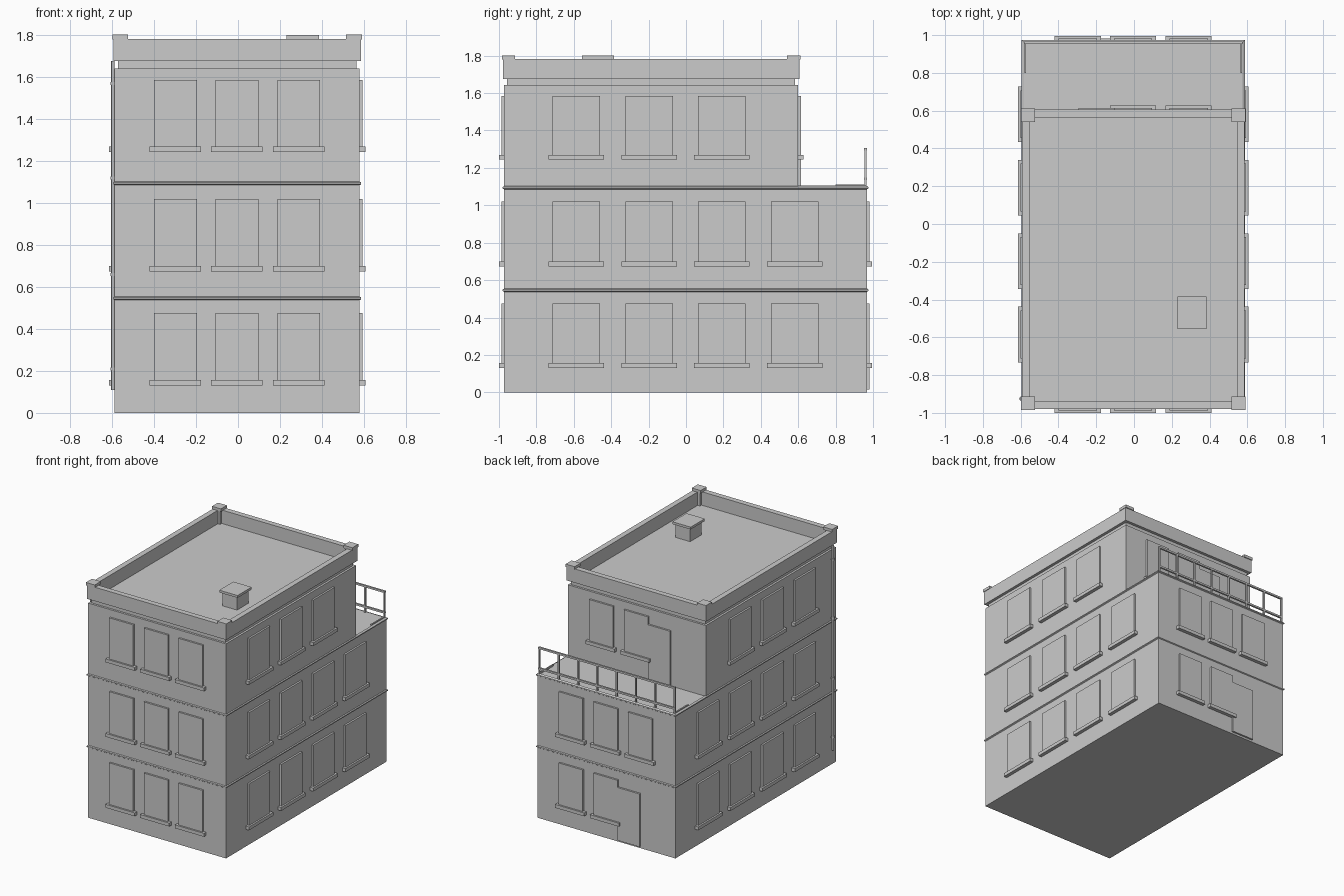
import bpy, bmesh
from mathutils import Vector

if "Cube" in bpy.data.objects:
    bpy.data.objects.remove(bpy.data.objects["Cube"], do_unlink=True)

grey = bpy.data.materials.new("plain grey")
grey.use_nodes = True
colour = (0.6, 0.6, 0.6, 1)
grey.diffuse_color = colour
grey.node_tree.nodes["Principled BSDF"].inputs["Base Color"].default_value = colour

# Main wall planes
LEFT, RIGHT, FRONT, BACK, SETBACK = -0.588, 0.58, -0.973, 0.968, 0.6
TERRACE, WALL_TOP, ROOF, RIM = 1.1, 1.642, 1.676, 1.782


def finish(name, bm):
    bmesh.ops.recalc_face_normals(bm, faces=bm.faces)
    mesh = bpy.data.meshes.new(name)
    bm.to_mesh(mesh)
    bm.free()
    mesh.materials.append(grey)
    obj = bpy.data.objects.new(name, mesh)
    bpy.context.collection.objects.link(obj)
    return obj


def box(name, x, y, z):
    bm = bmesh.new()
    bmesh.ops.create_cube(bm, size=1)
    for v in bm.verts:
        v.co = Vector([lo + (hi - lo) * (c + 0.5) for c, (lo, hi) in zip(v.co, (x, y, z))])
    return finish(name, bm)


def rings(name, levels, x, y, closed=False):
    """Stack of rectangles, each given as (outward offset, height)."""
    bm = bmesh.new()
    loops = []
    for o, z in levels:
        corners = ((x[0] - o, y[0] - o), (x[1] + o, y[0] - o), (x[1] + o, y[1] + o), (x[0] - o, y[1] + o))
        loops.append([bm.verts.new((a, b, z)) for a, b in corners])
    pairs = list(zip(loops, loops[1:])) + ([(loops[-1], loops[0])] if closed else [])
    for low, high in pairs:
        for i in range(4):
            j = (i + 1) % 4
            bm.faces.new((low[i], low[j], high[j], high[i]))
    return finish(name, bm)


def cylinder(name, radius, x, y, z0, z1):
    bm = bmesh.new()
    bmesh.ops.create_cone(bm, cap_ends=True, segments=12, radius1=radius, radius2=radius, depth=z1 - z0)
    bmesh.ops.translate(bm, vec=(x, y, (z0 + z1) / 2), verts=bm.verts)
    for f in bm.faces:
        f.smooth = len(f.verts) == 4
    return finish(name, bm)


def on_wall(name, axis, plane, out, centre, width, z0, z1, depth):
    """Plate standing proud of a wall that faces along axis in direction out."""
    across = sorted((plane - out * 0.005, plane + out * depth))
    along = (centre - width / 2, centre + width / 2)
    x, y = (across, along) if axis == "x" else (along, across)
    return box(name, x, y, (z0, z1))


def window(name, axis, plane, out, centre, width, floor):
    z0, z1 = floor
    on_wall(name + "_window", axis, plane, out, centre, width, z0, z1, 0.014)
    on_wall(name + "_sill", axis, plane, out, centre, width + 0.042, z0 - 0.026, z0, 0.027)


# Stepped building body
bm = bmesh.new()
profile = ((FRONT, 0), (BACK, 0), (BACK, TERRACE), (SETBACK, TERRACE), (SETBACK, WALL_TOP), (FRONT, WALL_TOP))
side = bm.faces.new([bm.verts.new((LEFT, y, z)) for y, z in profile])
extruded = bmesh.ops.extrude_face_region(bm, geom=[side])["geom"]
bmesh.ops.translate(bm, vec=(RIGHT - LEFT, 0, 0), verts=[g for g in extruded if isinstance(g, bmesh.types.BMVert)])
finish("building_body", bm)

# Thin string courses between floors
for name, z in (("lower", 0.546), ("upper", 1.094)):
    rings(name + "_string_course", ((-0.005, z - 0.012), (0.007, z - 0.004), (0.007, z + 0.004), (-0.005, z + 0.012)),
          (LEFT, RIGHT), (FRONT, BACK))

# Recessed neck, roof and parapet
box("cornice_neck", (LEFT + 0.016, RIGHT - 0.016), (FRONT + 0.016, SETBACK - 0.016), (WALL_TOP, ROOF))
box("flat_roof", (LEFT, RIGHT), (FRONT, SETBACK), (ROOF, ROOF + 0.003))
rings("parapet", ((0.006, ROOF), (0.006, RIM), (-0.036, RIM), (-0.036, ROOF)),
      (LEFT, RIGHT), (FRONT, SETBACK), closed=True)

# Parapet corner posts with caps
for sx, ex in ((1, LEFT), (-1, RIGHT)):
    for sy, ey in ((1, FRONT), (-1, SETBACK)):
        box("corner_post", sorted((ex, ex + sx * 0.055)), sorted((ey, ey + sy * 0.055)), (ROOF, RIM))
        box("corner_cap", sorted((ex - sx * 0.01, ex + sx * 0.065)),
            sorted((ey - sy * 0.012, ey + sy * 0.06)), (RIM - 0.002, 1.802))

# Roof chimney
box("chimney", (0.245, 0.37), (-0.54, -0.4), (ROOF, RIM))
box("chimney_cap", (0.23, 0.385), (-0.555, -0.385), (RIM, 1.8))

# Windows
floors = {"ground": (0.157, 0.475), "middle": (0.7, 1.02), "top": (1.27, 1.585)}
columns = (-0.298, -0.005, 0.289)
for level, heights in floors.items():
    for c in columns:
        window(level + "_front", "y", FRONT, -1, c, 0.203, heights)
    for i in range(3 if level == "top" else 4):
        y = -0.586 + 0.389 * i
        window(level + "_right", "x", LEFT, -1, y, 0.254, heights)
        window(level + "_left", "x", RIGHT, 1, y, 0.254, heights)
    # The back has a door in place of one window on two floors
    plane = SETBACK if level == "top" else BACK
    for c in columns if level == "middle" else columns[1:]:
        window(level + "_back", "y", plane, 1, c, 0.203, heights)
for level, plane, z0, z1 in (("ground", BACK, 0.015, 0.42), ("terrace", SETBACK, TERRACE, 1.525)):
    on_wall(level + "_door", "y", plane, 1, -0.2, 0.187, z0, z1, 0.014)

# Terrace railing
x0, x1, ry = LEFT + 0.012, RIGHT - 0.012, 0.96
for i in range(8):
    x = x0 + (x1 - x0) * i / 7
    box("railing_post", (x - 0.006, x + 0.006), (ry - 0.006, ry + 0.006), (TERRACE, 1.3))
for name, z in (("top_rail", 1.3), ("bottom_rail", 1.142)):
    box(name, (x0 - 0.007, x1 + 0.007), (ry - 0.007, ry + 0.007), (z - 0.007, z + 0.007))
for x in (x0, x1):
    box("terrace_side_strip", (x - 0.005, x + 0.005), (0.8, ry), (TERRACE, 1.112))

# Drainpipe with brackets
px, py = LEFT - 0.008, -0.925
cylinder("drainpipe", 0.008, px, py, 0.11, 1.676)
for z in (0.21, 0.66, 1.12, 1.57):
    cylinder("pipe_bracket", 0.012, px, py, z - 0.007, z + 0.007)
